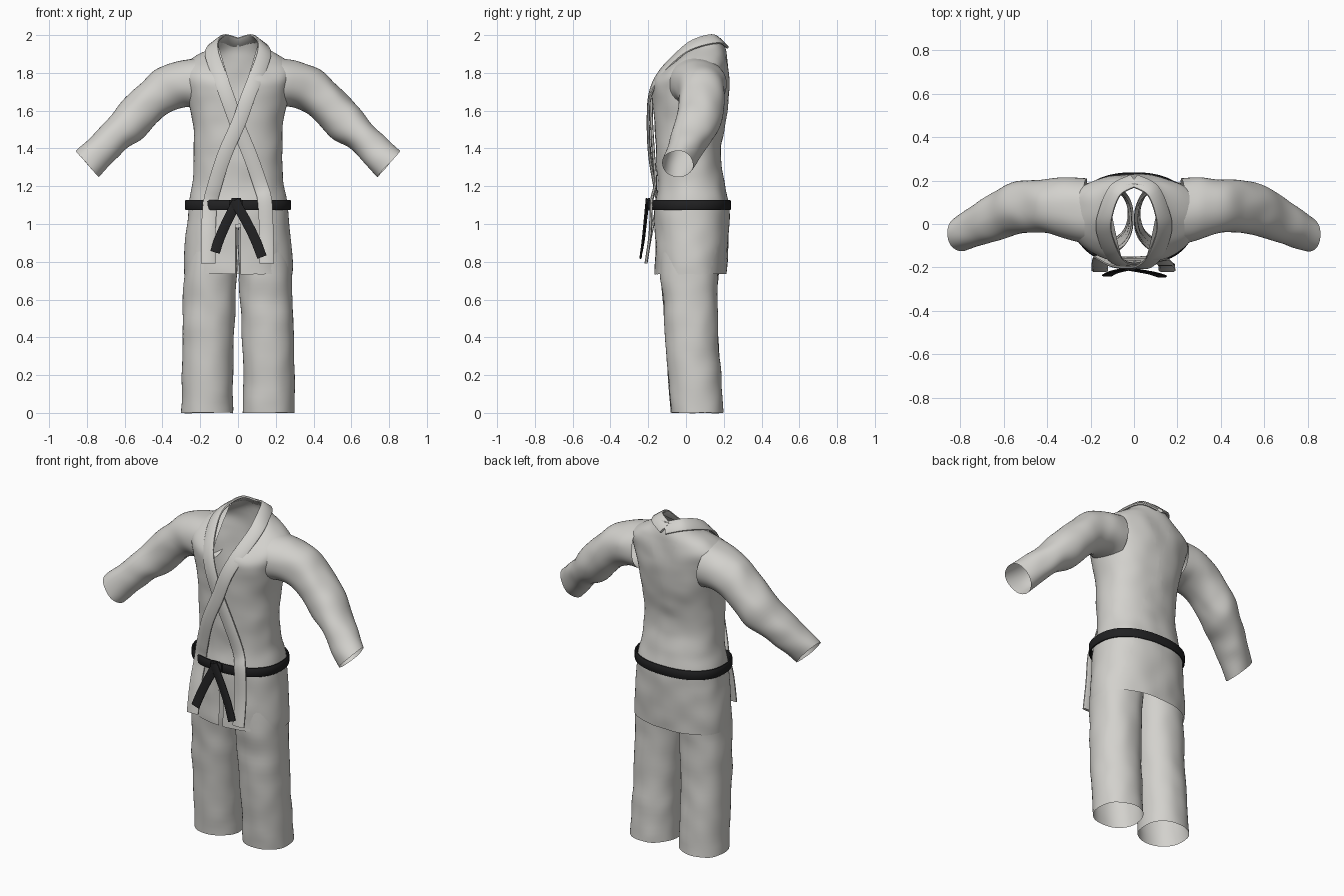
import bpy, bmesh, math
from mathutils import Vector, noise

if "Cube" in bpy.data.objects:
    bpy.data.objects.remove(bpy.data.objects["Cube"])


def material(name, colour):
    m = bpy.data.materials.new(name)
    m.use_nodes = True
    m.diffuse_color = (*colour, 1)
    bsdf = m.node_tree.nodes["Principled BSDF"]
    bsdf.inputs["Base Color"].default_value = (*colour, 1)
    bsdf.inputs["Roughness"].default_value = 0.8
    return m


CLOTH = material("off white cloth", (0.65, 0.64, 0.61))
BLACK = material("black belt cloth", (0.015, 0.015, 0.016))


def finish(name, bm, mat, angle=50):
    bmesh.ops.recalc_face_normals(bm, faces=bm.faces)
    mesh = bpy.data.meshes.new(name)
    bm.to_mesh(mesh)
    bm.free()
    mesh.materials.append(mat)
    ob = bpy.data.objects.new(name, mesh)
    bpy.context.collection.objects.link(ob)
    bpy.ops.object.select_all(action="DESELECT")
    ob.select_set(True)
    bpy.context.view_layer.objects.active = ob
    bpy.ops.object.shade_smooth_by_angle(angle=math.radians(angle))
    return ob


def resample(keys, steps):
    """Smooth curve through tuples of numbers."""
    out = []
    for i in range(len(keys) - 1):
        p = [keys[max(i - 1, 0)], keys[i], keys[i + 1], keys[min(i + 2, len(keys) - 1)]]
        for s in range(steps):
            t = s / steps
            out.append([0.5 * (2 * b + (c - a) * t + (2 * a - 5 * b + 4 * c - d) * t * t
                               + (3 * b - a - 3 * c + d) * t ** 3) for a, b, c, d in zip(*p)])
    return out + [list(keys[-1])]


def oval(a, power):
    c, s = math.cos(a), math.sin(a)
    return (math.copysign(abs(c) ** (2 / power), c), math.copysign(abs(s) ** (2 / power), s))


def bridge(bm, rings, closed=False):
    n = len(rings[0])
    for i in range(len(rings) - (0 if closed else 1)):
        r, q = rings[i], rings[(i + 1) % len(rings)]
        for j in range(n):
            bm.faces.new((r[j], r[(j + 1) % n], q[(j + 1) % n], q[j]))


def tube(keys, power=2.0, steps=6, n=48, crease=0.006):
    """Open cloth tube; each key is (x, z) of two opposite edges, then y front and back."""
    bm = bmesh.new()
    rings = []
    for xa, za, xb, zb, y0, y1 in resample(keys, steps):
        ring = []
        for j in range(n):
            u, v = oval(2 * math.pi * j / n, power)
            co = Vector(((xa + xb + (xa - xb) * u) / 2, (y0 + y1 + (y1 - y0) * v) / 2,
                         (za + zb + (za - zb) * u) / 2))
            co += noise.noise_vector(co * 9) * crease
            ring.append(bm.verts.new(co))
        rings.append(ring)
    bridge(bm, rings)
    return bm


def ribbon(name, pts, half, thick, mat, closed=False):
    """Padded strip; each point is position then outward normal."""
    bm = bmesh.new()
    rings = []
    for i, p in enumerate(pts):
        last = len(pts) - 1
        a = pts[i - 1] if closed else pts[max(i - 1, 0)]
        b = pts[(i + 1) % len(pts)] if closed else pts[min(i + 1, last)]
        nor = Vector(p[3:]).normalized()
        side = (Vector(b[:3]) - Vector(a[:3])).cross(nor).normalized()
        nor = nor * thick
        ring = []
        for u, v in ((-1, -.5), (-1, .4), (-.8, 1), (.8, 1), (1, .4), (1, -.5), (.8, -1), (-.8, -1)):
            ring.append(bm.verts.new(Vector(p[:3]) + side * u * half + nor * v))
        rings.append(ring)
    bridge(bm, rings, closed)
    if not closed:
        bm.faces.new(rings[0])
        bm.faces.new(rings[-1])
    return finish(name, bm, mat)


# Jacket body: height, half width, front y, back y
body = [(.735, .288, -.165, .215), (.85, .285, -.165, .222), (1.0, .272, -.165, .228),
        (1.1, .262, -.165, .228), (1.2, .242, -.152, .208), (1.3, .234, -.155, .188),
        (1.4, .234, -.16, .185), (1.5, .236, -.166, .203), (1.6, .25, -.172, .22),
        (1.7, .272, -.178, .23), (1.77, .29, -.168, .229), (1.83, .295, -.11, .224),
        (1.88, .24, -.05, .217), (1.93, .15, .01, .207), (1.985, .095, .06, .185)]
bm = tube([(w, z, -w, z, f, b) for z, w, f, b in body], power=2.3, n=72)

# Neck opening and front slit are cut along planes, then emptied
SLOPE, V_BASE, SLIT = 0.3, 1.6, 0.012
for side in (-1, 1):
    for co, no in (((0, 0, V_BASE), (side, 0, -SLOPE)), ((side * SLIT, 0, 0), (1, 0, 0))):
        bmesh.ops.bisect_plane(bm, geom=bm.verts[:] + bm.edges[:] + bm.faces[:],
                               plane_co=co, plane_no=no)
doomed = []
for f in bm.faces:
    c = f.calc_center_median()
    neck = c.y < .1 and abs(c.x) < (c.z - V_BASE) * SLOPE
    slit = c.y < 0 and c.z < 1.0 and abs(c.x) < SLIT
    if neck or slit:
        doomed.append(f)
bmesh.ops.delete(bm, geom=doomed, context="FACES")
finish("jacket_body", bm, CLOTH)

# Sleeves and trouser legs, mirrored left and right
sleeve = [(.23, 1.878, .21, 1.61, -.09, .21), (.33, 1.858, .28, 1.62, -.07, .215),
          (.44, 1.815, .36, 1.59, -.042, .206), (.52, 1.74, .43, 1.53, -.04, .20),
          (.61, 1.65, .50, 1.455, -.05, .19), (.70, 1.54, .59, 1.40, -.08, .145),
          (.78, 1.46, .66, 1.33, -.10, .09), (.858, 1.385, .738, 1.25, -.125, .035)]
leg = [(.30, 0, .025, 0, -.08, .197), (.298, .2, .027, .2, -.095, .185),
       (.295, .4, .022, .4, -.11, .17), (.29, .6, .012, .6, -.122, .167),
       (.283, .76, .004, .76, -.138, .175), (.255, .98, .002, .98, -.13, .19)]
for label, side in (("left", 1), ("right", -1)):
    for part, keys in (("sleeve", sleeve), ("trouser_leg", leg)):
        flipped = [(side * a, b, side * c, d, e, f) for a, b, c, d, e, f in keys]
        finish(f"{label}_{part}", tube(flipped, power=2.15), CLOTH)

# Collar and crossing lapels
FRONT = (0, -1, 0)


def collar_half(side):
    return [(0, .2, 1.955, 0, .7, .7), (side * .085, .155, 1.98, side * .5, .3, .8),
            (side * .13, .05, 1.955, side * .6, -.3, .7),
            (side * .138, -.035, 1.90, side * .35, -.7, .6),
            (side * .10, -.14, 1.79, side * .2, -.85, .4)]


over = collar_half(1) + [p + FRONT for p in (
    (.055, -.19, 1.68), (.005, -.2, 1.54), (-.07, -.192, 1.37), (-.125, -.165, 1.2),
    (-.148, -.153, 1.1), (-.157, -.185, .95), (-.157, -.212, .79))]
under = collar_half(-1) + [p + FRONT for p in (
    (-.06, -.18, 1.68), (-.005, -.182, 1.53), (.065, -.172, 1.36), (.118, -.162, 1.21),
    (.142, -.182, 1.12), (.15, -.19, .95), (.152, -.212, .79))]
ribbon("upper_lapel", resample(over, 6), .038, .008, CLOTH)
ribbon("lower_lapel", resample(under, 6), .038, .008, CLOTH)

# Belt loop
loop = []
for j in range(72):
    u, v = oval(2 * math.pi * j / 72, 2.3)
    loop.append((.274 * u, .024 + .207 * v, 1.1, u, v, 0))
ribbon("belt_loop", loop, .027, .007, BLACK, closed=True)

# Belt knot and hanging ends
bm = bmesh.new()
bmesh.ops.create_cube(bm, size=1)
for v in bm.verts:
    v.co = Vector((v.co.x * .075 - .01, v.co.y * .035 - .195, v.co.z * .065 + 1.105))
bmesh.ops.bevel(bm, geom=bm.edges[:], offset=.012, segments=3, affect="EDGES")
finish("belt_knot", bm, BLACK)
for label, tail in (
        ("right", [(-.005, -.2, 1.12), (-.055, -.212, 1.02), (-.095, -.222, .93), (-.122, -.236, .85)]),
        ("left", [(-.02, -.208, 1.125), (.04, -.218, 1.02), (.09, -.228, .92), (.127, -.24, .825)])):
    ribbon(f"{label}_belt_end", resample([p + FRONT for p in tail], 6), .026, .005, BLACK)
